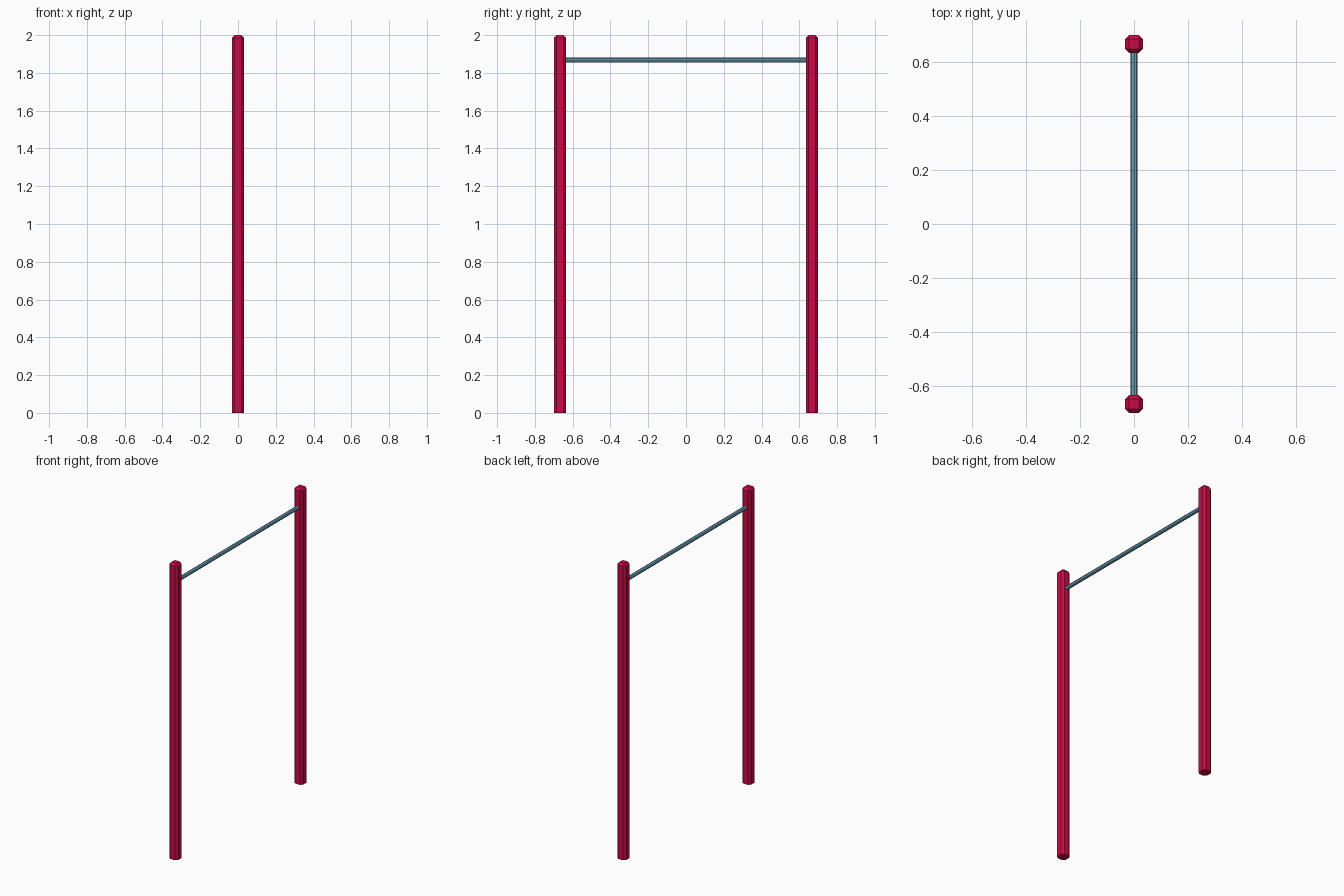
import bpy
import bmesh
import math
from mathutils import Matrix

cube = bpy.data.objects.get("Cube")
if cube:
    bpy.data.objects.remove(cube, do_unlink=True)

HEIGHT = 2.0
POST_Y = 0.667      # post centre distance from the middle
POST_HALF = 0.033   # half the post width
CHAMFER = 0.015
BAR_Z = 1.868
BAR_RADIUS = 0.013


def make_material(name, colour):
    mat = bpy.data.materials.new(name)
    mat.use_nodes = True
    mat.diffuse_color = colour
    mat.node_tree.nodes["Principled BSDF"].inputs["Base Color"].default_value = colour
    return mat


def make_object(name, bm, mat):
    bmesh.ops.recalc_face_normals(bm, faces=bm.faces)
    mesh = bpy.data.meshes.new(name)
    bm.to_mesh(mesh)
    bm.free()
    mesh.materials.append(mat)
    obj = bpy.data.objects.new(name, mesh)
    bpy.context.collection.objects.link(obj)
    return obj


red = make_material("crimson paint", (0.60, 0.003, 0.06, 1))
steel = make_material("blue steel", (0.17, 0.38, 0.51, 1))


# Square post, chamfered along its uprights and around its top
def make_post(name, y):
    bm = bmesh.new()
    bmesh.ops.create_cube(bm, size=1)
    bmesh.ops.scale(bm, vec=(2 * POST_HALF, 2 * POST_HALF, HEIGHT), verts=bm.verts)
    bmesh.ops.translate(bm, vec=(0, y, HEIGHT / 2), verts=bm.verts)
    edges = [e for e in bm.edges if max(v.co.z for v in e.verts) > HEIGHT / 2]
    bmesh.ops.bevel(bm, geom=edges, offset=CHAMFER, segments=1,
                    affect='EDGES', profile=0.5)
    return make_object(name, bm, red)


make_post("front_post", -POST_Y)
make_post("back_post", POST_Y)

# Octagonal crossbar running between the inner faces of the posts
bm = bmesh.new()
bmesh.ops.create_cone(bm, cap_ends=True, segments=8, radius1=BAR_RADIUS,
                      radius2=BAR_RADIUS, depth=2 * (POST_Y - POST_HALF))
bmesh.ops.transform(bm, verts=bm.verts,
                    matrix=Matrix.Translation((0, 0, BAR_Z))
                    @ Matrix.Rotation(math.pi / 2, 4, 'X'))
make_object("crossbar", bm, steel)
